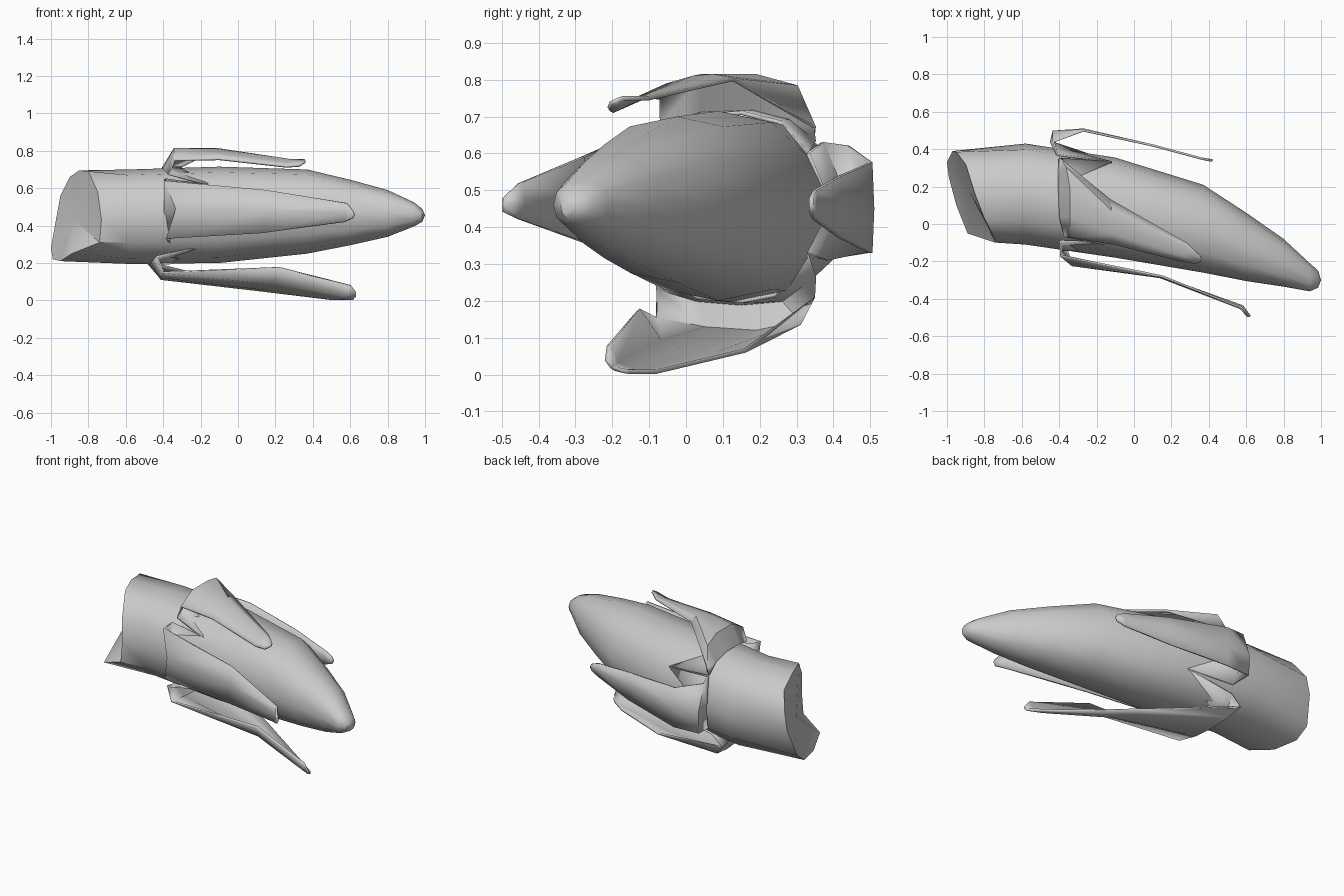
import bpy, bmesh
from math import cos, sin, tau, copysign


def finish(name, bm, thickness=0):
    bmesh.ops.recalc_face_normals(bm, faces=bm.faces)
    me = bpy.data.meshes.new(name)
    bm.to_mesh(me)
    bm.free()
    ob = bpy.data.objects.new(name, me)
    bpy.context.collection.objects.link(ob)
    bpy.ops.object.select_all(action='DESELECT')
    ob.select_set(True)
    bpy.context.view_layer.objects.active = ob
    bpy.ops.object.shade_smooth_by_angle(angle=0.7)
    if thickness:
        mod = ob.modifiers.new("thickness", 'SOLIDIFY')
        mod.thickness = thickness
        mod.offset = 0
    return ob


def bridge(bm, rows, closed):
    n = len(rows[0])
    for a, b in zip(rows, rows[1:]):
        for i in range(n if closed else n - 1):
            j = (i + 1) % n
            bm.faces.new((a[i], a[j], b[j], b[i]))


def fan(bm, row, tip):
    t = bm.verts.new(tip)
    for i in range(len(row)):
        bm.faces.new((row[i], row[(i + 1) % len(row)], t))


def bulge(v):
    return copysign(abs(v) ** 0.88, v)


# Pod body: slanted cut rim, then rounded rings (x, y range, z range) to the tip
rim = [(-.97, .39, .45), (-.95, .385, .56), (-.9, .32, .66), (-.85, .16, .695),
       (-.80, .03, .69), (-.75, -.07, .58), (-.73, -.10, .43), (-.74, -.10, .31),
       (-.89, -.05, .25), (-.95, .10, .21), (-.99, .25, .22), (-1.0, .33, .28)]
rings = [(-.58, -.11, .43, .195, .70), (-.10, -.18, .355, .20, .715),
         (.37, -.26, .21, .25, .70), (.60, -.305, .06, .295, .645),
         (.80, -.335, -.08, .34, .59), (.94, -.36, -.21, .395, .525),
         (.985, -.34, -.25, .42, .49)]
bm = bmesh.new()
rows = [[bm.verts.new(p) for p in rim]]
for x, y0, y1, z0, z1 in rings:
    rows.append([bm.verts.new((x, (y0 + y1) / 2 + (y1 - y0) / 2 * bulge(cos(tau * i / 12)),
                               (z0 + z1) / 2 + (z1 - z0) / 2 * bulge(sin(tau * i / 12))))
                 for i in range(12)])
bridge(bm, rows, True)
fan(bm, rows[0], (-.88, .17, .43))
fan(bm, rows[-1], (1.0, -.30, .455))
finish("pod_body", bm)


# Flaps: flange on the body, step outwards, then a long leaf to a narrow tip
def flap(name, points):
    bm = bmesh.new()
    bridge(bm, [[bm.verts.new(p) for p in row] for row in points], False)
    finish(name, bm, 0.012)


flap("front_flap", [
    [(-.20, -.085, .29), (-.30, -.14, .48), (-.17, -.10, .62)],
    [(-.37, -.10, .31), (-.39, -.14, .48), (-.39, -.09, .65)],
    [(-.38, -.17, .33), (-.33, -.22, .49), (-.39, -.17, .64)],
    [(.13, -.28, .36), (.15, -.285, .48), (.15, -.28, .59)],
    [(.57, -.45, .42), (.58, -.44, .47), (.58, -.45, .52)],
    [(.61, -.495, .44), (.62, -.495, .46), (.61, -.495, .48)]])

flap("back_flap", [
    [(-.12, .33, .33), (-.35, .39, .46), (-.12, .33, .60)],
    [(-.41, .38, .31), (-.445, .44, .46), (-.41, .37, .63)],
    [(-.43, .49, .33), (-.43, .495, .46), (-.43, .44, .62)],
    [(-.27, .50, .33), (-.27, .505, .45), (-.27, .50, .575)],
    [(.10, .42, .37), (.10, .42, .46), (.10, .42, .54)],
    [(.36, .35, .42), (.36, .35, .46), (.36, .35, .50)],
    [(.41, .34, .44), (.42, .34, .46), (.41, .34, .48)]])

flap("top_flap", [
    [(-.16, -.11, .62), (-.30, .03, .70), (-.30, .15, .71), (-.30, .25, .685), (-.12, .33, .60)],
    [(-.37, -.07, .675), (-.395, .04, .71), (-.40, .18, .715), (-.40, .28, .69), (-.40, .35, .63)],
    [(-.34, -.07, .75), (-.34, .04, .81), (-.34, .19, .81), (-.36, .30, .78), (-.39, .35, .67)],
    [(-.10, -.11, .755), (-.12, -.05, .785), (-.12, .02, .805), (-.12, .07, .81), (-.13, .13, .80)],
    [(.26, -.20, .715), (.27, -.17, .73), (.27, -.15, .74), (.28, -.12, .75), (.28, -.10, .75)],
    [(.33, -.21, .72), (.35, -.205, .735), (.36, -.195, .74), (.36, -.185, .745), (.355, -.17, .75)]])

flap("bottom_flap", [
    [(-.20, -.085, .285), (-.35, .03, .21), (-.35, .15, .20), (-.35, .24, .215), (-.12, .33, .33)],
    [(-.43, -.08, .235), (-.46, .03, .20), (-.47, .15, .19), (-.47, .26, .20), (-.43, .35, .27)],
    [(-.40, -.08, .15), (-.41, .05, .125), (-.41, .19, .115), (-.43, .31, .14), (-.49, .35, .21)],
    [(.22, -.13, .175), (.19, -.07, .09), (.15, .00, .06), (.11, .08, .055), (.08, .16, .065)],
    [(.60, -.21, .08), (.58, -.19, .03), (.55, -.15, .01), (.52, -.11, .007), (.50, -.08, .008)],
    [(.63, -.215, .04), (.63, -.20, .02), (.62, -.19, .015), (.62, -.17, .01), (.60, -.15, .007)]])
